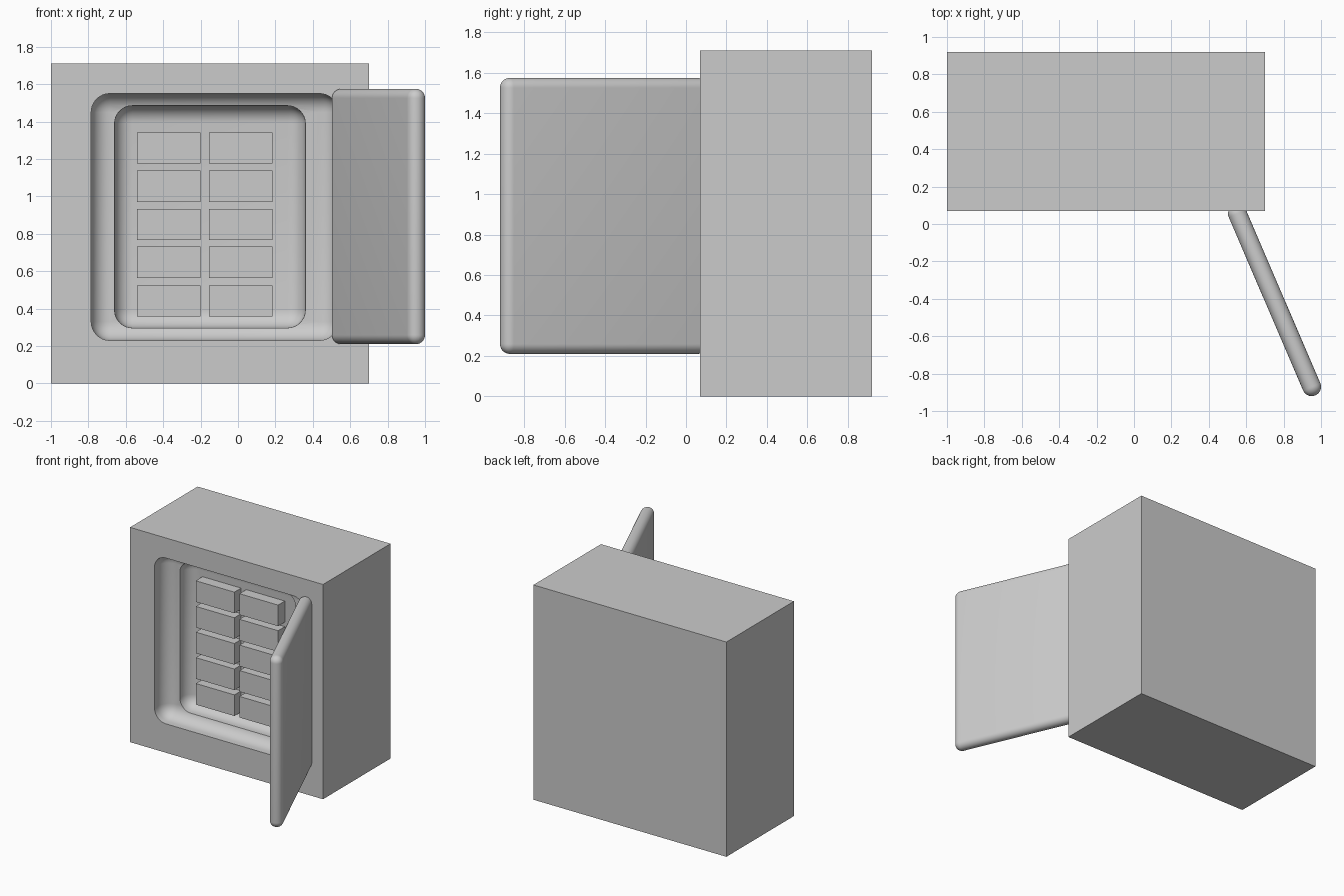
import bpy, bmesh, math
from mathutils import Matrix, Vector

if "Cube" in bpy.data.objects:
    bpy.data.objects.remove(bpy.data.objects["Cube"])


def box(name, lo, hi, radius=0.0, segments=8, matrix=None):
    """Box between two corners, optionally rounded on every edge."""
    lo, hi = Vector(lo), Vector(hi)
    bm = bmesh.new()
    bmesh.ops.create_cube(bm, size=1)
    bmesh.ops.scale(bm, vec=hi - lo, verts=bm.verts)
    bmesh.ops.translate(bm, vec=(lo + hi) / 2, verts=bm.verts)
    if radius:
        bmesh.ops.bevel(bm, geom=bm.edges[:], offset=radius, segments=segments,
                        profile=0.5, affect='EDGES')
    if matrix:
        bm.transform(matrix)
    mesh = bpy.data.meshes.new(name)
    bm.to_mesh(mesh)
    bm.free()
    obj = bpy.data.objects.new(name, mesh)
    bpy.context.collection.objects.link(obj)
    return obj


def activate(obj):
    bpy.ops.object.select_all(action='DESELECT')
    obj.select_set(True)
    bpy.context.view_layer.objects.active = obj


def cut(target, cutter):
    cutter.hide_render = True
    mod = target.modifiers.new("cut", 'BOOLEAN')
    mod.operation = 'DIFFERENCE'
    mod.solver = 'EXACT'
    mod.object = cutter
    activate(target)
    bpy.ops.object.modifier_apply(modifier=mod.name)
    bpy.data.objects.remove(cutter)


def smooth(obj):
    activate(obj)
    bpy.ops.object.shade_smooth_by_angle(angle=math.radians(30))


# Cabinet with a rounded door recess and a deeper rounded cavity
cabinet = box("cabinet", (-1, 0.07, 0), (0.70, 0.92, 1.71))
cut(cabinet, box("door_recess_cutter", (-0.785, -0.2, 0.23), (0.535, 0.21, 1.55), 0.1))
cut(cabinet, box("cavity_cutter", (-0.66, -0.17, 0.297), (0.36, 0.325, 1.485), 0.095))
smooth(cabinet)

# Open door, swung out about its hinge side
hinge, tip, r = Vector((0.553, 0.055, 0)), Vector((0.95, -0.87, 0)), 0.05
swing = tip - hinge
turn = Matrix.Translation(hinge) @ Matrix.Rotation(math.atan2(swing.y, swing.x), 4, 'Z')
door = box("door", (-r, -r, 0.21), (swing.length + r, r, 1.575), r - 0.0005, 10, turn)
smooth(door)

# Two columns of deposit boxes standing out of the back wall
for col, x in enumerate((-0.54, -0.155)):
    for row, z in enumerate((0.357, 0.563, 0.766, 0.971, 1.175)):
        box(f"deposit_box_{col}_{row}", (x, 0.24, z), (x + 0.34, 0.34, z + 0.168))
